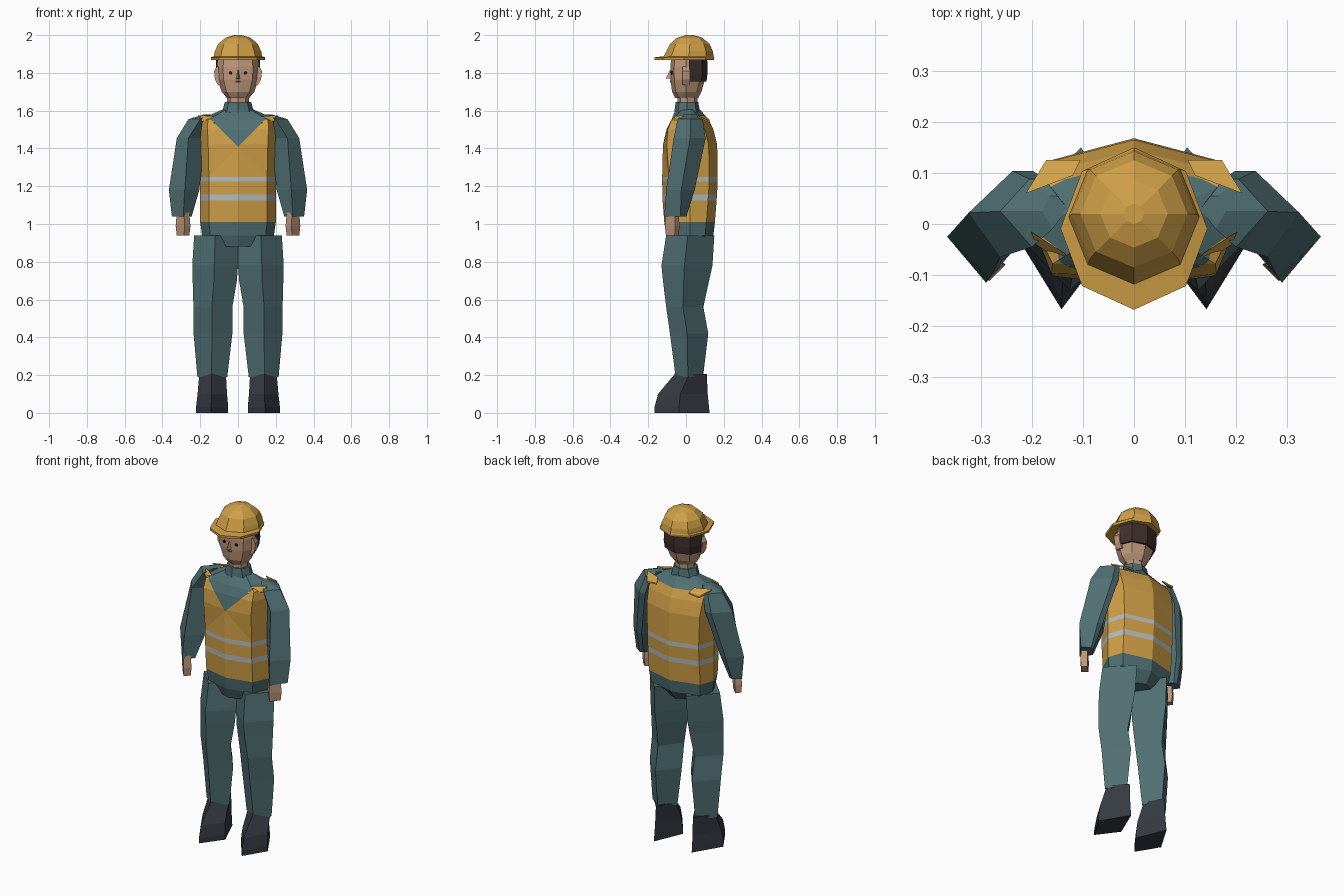
import bpy, bmesh, math
from mathutils import Vector


def material(name, rgb):
    m = bpy.data.materials.new(name)
    m.diffuse_color = (*rgb, 1)
    return m


TEAL = material("teal cloth", (0.080, 0.160, 0.170))
YELLOW = material("safety yellow", (0.630, 0.350, 0.062))
SILVER = material("reflective silver", (0.46, 0.50, 0.51))
SKIN = material("skin", (0.52, 0.315, 0.200))
BOOT = material("boot black", (0.036, 0.042, 0.054))
HAIR = material("dark brown hair", (0.048, 0.028, 0.025))
EYE = material("eye black", (0.01, 0.01, 0.01))
MOUTH = material("mouth brown", (0.12, 0.05, 0.04))


def finish(name, bm, mats):
    bmesh.ops.recalc_face_normals(bm, faces=bm.faces)
    me = bpy.data.meshes.new(name)
    bm.to_mesh(me)
    bm.free()
    for m in mats:
        me.materials.append(m)
    ob = bpy.data.objects.new(name, me)
    bpy.context.collection.objects.link(ob)
    return ob


def loft_mesh(rings):
    """Skin a stack of equal-length rings and cap both ends."""
    bm = bmesh.new()
    rows = [[bm.verts.new(p) for p in r] for r in rings]
    n = len(rows[0])
    for a, b in zip(rows, rows[1:]):
        for i in range(n):
            j = (i + 1) % n
            bm.faces.new((a[i], a[j], b[j], b[i]))
    bm.faces.new(rows[0])
    bm.faces.new(rows[-1])
    return bm


def loft(name, rings, mat):
    return finish(name, loft_mesh(rings), [mat])


def octagon(w, yf, yb, z):
    yc, h = (yf + yb) / 2, (yb - yf) / 2
    return [(w * math.cos(k * math.pi / 4), yc + h * math.sin(k * math.pi / 4), z)
            for k in range(8)]


def flip(rings, s):
    return [[(s * x, y, z) for x, y, z in r] for r in rings]


# Torso: shirt and vest in one shell (z, half width, front y, back y, chest roundness)
def torso_ring(z, w, yf, yb, e=0.035):
    half = [(0, yf), (0.77 * w, yf + e), (w, 0.02), (0.85 * w, yb - 0.045), (0, yb)]
    return [(x, y, z) for x, y in half] + [(-x, y, z) for x, y in half[3:0:-1]]


bm = loft_mesh([torso_ring(*r) for r in (
    (0.88, 0.11, -0.09, 0.10), (0.94, 0.19, -0.105, 0.145), (1.01, 0.20, -0.115, 0.153),
    (1.125, 0.20, -0.124, 0.162), (1.155, 0.20, -0.125, 0.164),
    (1.225, 0.20, -0.126, 0.168), (1.25, 0.20, -0.126, 0.168),
    (1.42, 0.205, -0.122, 0.165, 0.02), (1.50, 0.21, -0.103, 0.145, 0.006),
    (1.55, 0.207, -0.078, 0.122, 0.0))]
    + [torso_ring(1.605, 0.085, -0.055, 0.075)])

# Cut lines for the neckline and the vest's shoulder edges
for s in (1, -1):
    for lo, co, no in ((1.3, (0, 0, 1.41), (-s, 0, 1)),
                       (1.54, (0, -0.16, 0), (-0.75 * s, 1, 0)),
                       (1.54, (0, 0.155, 0), (0.5 * s, 1, 0))):
        fs = [f for f in bm.faces if f.calc_center_median().z > lo]
        geom = set(fs)
        for f in fs:
            geom.update(f.edges)
            geom.update(f.verts)
        bmesh.ops.bisect_plane(bm, geom=list(geom), dist=1e-5, plane_co=co, plane_no=no)

for f in bm.faces:
    c = f.calc_center_median()
    ax = abs(c.x)
    vest = c.z > 1.01
    if c.z > 1.55:
        vest = c.y < -0.16 + 0.75 * ax or c.y > 0.155 - 0.5 * ax
    if c.y < 0 and c.z > 1.41 + ax:
        vest = False
    f.material_index = 1 if vest else 0
    if 1.125 < c.z < 1.155 or 1.225 < c.z < 1.25:
        f.material_index = 2
finish("shirt_and_vest", bm, [TEAL, YELLOW, SILVER])

# Collar, neck and head
loft("collar", [octagon(0.085, -0.062, 0.075, 1.59), octagon(0.07, -0.055, 0.065, 1.645)], TEAL)
loft("neck", [octagon(0.055, -0.045, 0.058, 1.60), octagon(0.06, -0.045, 0.062, 1.72)], SKIN)


def head_ring(w, yf, yb, z):
    half = [(0, yf), (0.70 * w, yf + 0.02), (w, 0.0), (0.72 * w, yb - 0.025), (0, yb)]
    return [(x, y, z) for x, y in half] + [(-x, y, z) for x, y in half[3:0:-1]]


loft("head", [head_ring(*r) for r in (
    (0.060, -0.058, 0.065, 1.668), (0.086, -0.074, 0.082, 1.70),
    (0.110, -0.082, 0.100, 1.765), (0.113, -0.083, 0.102, 1.83),
    (0.106, -0.078, 0.098, 1.885))], SKIN)
loft("nose", [[(-0.014, -0.07, 1.768), (0, -0.108, 1.770), (0.014, -0.07, 1.768)],
              [(-0.005, -0.075, 1.815), (0, -0.085, 1.815), (0.005, -0.075, 1.815)]], SKIN)
loft("mouth", [[(-0.014, -0.077, z), (0, -0.0855, z), (0.014, -0.077, z), (0, -0.074, z)]
               for z in (1.750, 1.759)], MOUTH)
hair = [(0.115, 0.015), (0.086, 0.084), (0, 0.112), (-0.086, 0.084), (-0.115, 0.015)]
loft("hair", [[(x * k, y * k, z) for x, y in hair]
              for z, k in ((1.755, 0.97), (1.80, 1.02), (1.885, 1.0))], HAIR)

# Hard hat: brim then faceted dome
loft("hard_hat", [octagon(*r) for r in (
    (0.142, -0.168, 0.148, 1.868), (0.144, -0.168, 0.150, 1.882),
    (0.128, -0.118, 0.146, 1.888), (0.122, -0.104, 0.142, 1.915),
    (0.105, -0.085, 0.125, 1.953), (0.066, -0.046, 0.086, 1.986),
    (0.020, 0.0, 0.04, 2.0))], YELLOW)


# Four-sided limb section: front ridge, outer, back ridge, inner
def leg_ring(z, o, i, yf, yb):
    ym = yf + 0.45 * (yb - yf)
    m = (o + i) / 2
    return [(m + 0.005, yf, z), (o, ym, z), (m - 0.012, yb, z), (i, ym - 0.01, z)]


legs = [leg_ring(*r) for r in (
    (0.19, 0.215, 0.057, -0.055, 0.090), (0.42, 0.235, 0.030, -0.085, 0.118),
    (0.56, 0.236, 0.030, -0.105, 0.092), (0.70, 0.240, 0.006, -0.122, 0.122),
    (0.78, 0.242, 0.0, -0.130, 0.140), (0.94, 0.232, 0.0, -0.105, 0.150))]
boots = [leg_ring(*r) for r in (
    (0.0, 0.222, 0.052, -0.167, 0.125), (0.03, 0.222, 0.052, -0.167, 0.122),
    (0.10, 0.214, 0.058, -0.148, 0.115), (0.205, 0.205, 0.064, -0.060, 0.110))]

# Arm section corners: outer, back, back inner, inner, front
arm_levels = (
    (1.04, (0.350, -0.030), (0.305, 0.002), (0.285, -0.005), (0.245, -0.055), (0.290, -0.115)),
    (1.18, (0.366, -0.025), (0.295, 0.046), (0.262, 0.046), (0.205, -0.015), (0.282, -0.105)),
    (1.455, (0.324, 0.022), (0.238, 0.104), (0.198, 0.104), (0.175, 0.020), (0.262, -0.065)),
    (1.555, (0.262, 0.025), (0.205, 0.088), (0.175, 0.088), (0.140, 0.030), (0.200, -0.045)),
    (1.58, (0.180, 0.025), (0.165, 0.055), (0.150, 0.055), (0.130, 0.030), (0.160, -0.010)))
arms = [[(x, y, z) for x, y in pts] for z, *pts in arm_levels]

# Hand: rotated block shrinking at wrist and fingertips
hand = [(0.330, -0.058), (0.300, -0.034), (0.252, -0.080), (0.284, -0.112)]
hands = [[(0.291 + k * (x - 0.291), -0.071 + k * (y + 0.071), z) for x, y in hand]
         for z, k in ((0.94, 0.86), (0.99, 1.0), (1.06, 0.85))]
ears = [[(x, -0.018, z), (x - 0.006, 0.018, z), (0.09, 0.018, z), (0.09, -0.018, z)]
        for z, x in ((1.735, 0.106), (1.765, 0.122), (1.81, 0.127), (1.835, 0.112))]

# Vest shoulder tips: thin plates lying over the sleeve tops
tips = {"front": [(0.202, -0.015, 1.574), (0.192, -0.040, 1.552),
                  (0.125, -0.086, 1.540), (0.135, -0.058, 1.572)],
        "back": [(0.212, 0.060, 1.574), (0.172, 0.125, 1.545),
                 (0.105, 0.125, 1.552), (0.120, 0.095, 1.574)]}

for side, s in (("right", -1), ("left", 1)):
    for part, rings, mat in (("trouser_leg", legs, TEAL), ("boot", boots, BOOT),
                             ("sleeve", arms, TEAL), ("hand", hands, SKIN),
                             ("ear", ears, SKIN)):
        loft(f"{side}_{part}", flip(rings, s), mat)
    for end, pts in tips.items():
        low = [(x, y, z - 0.009) for x, y, z in pts]
        loft(f"{side}_{end}_vest_tip", flip([low, pts], s), YELLOW)
    # Eye: thin disc lying on the slanted cheek
    bm = bmesh.new()
    bmesh.ops.create_cone(bm, cap_ends=True, segments=8, radius1=0.009,
                          radius2=0.009, depth=0.008)
    eye = finish(f"{side}_eye", bm, [EYE])
    eye.location = Vector((s * 0.04, -0.073, 1.80))
    eye.rotation_euler = (math.pi / 2, 0, s * math.radians(14))
